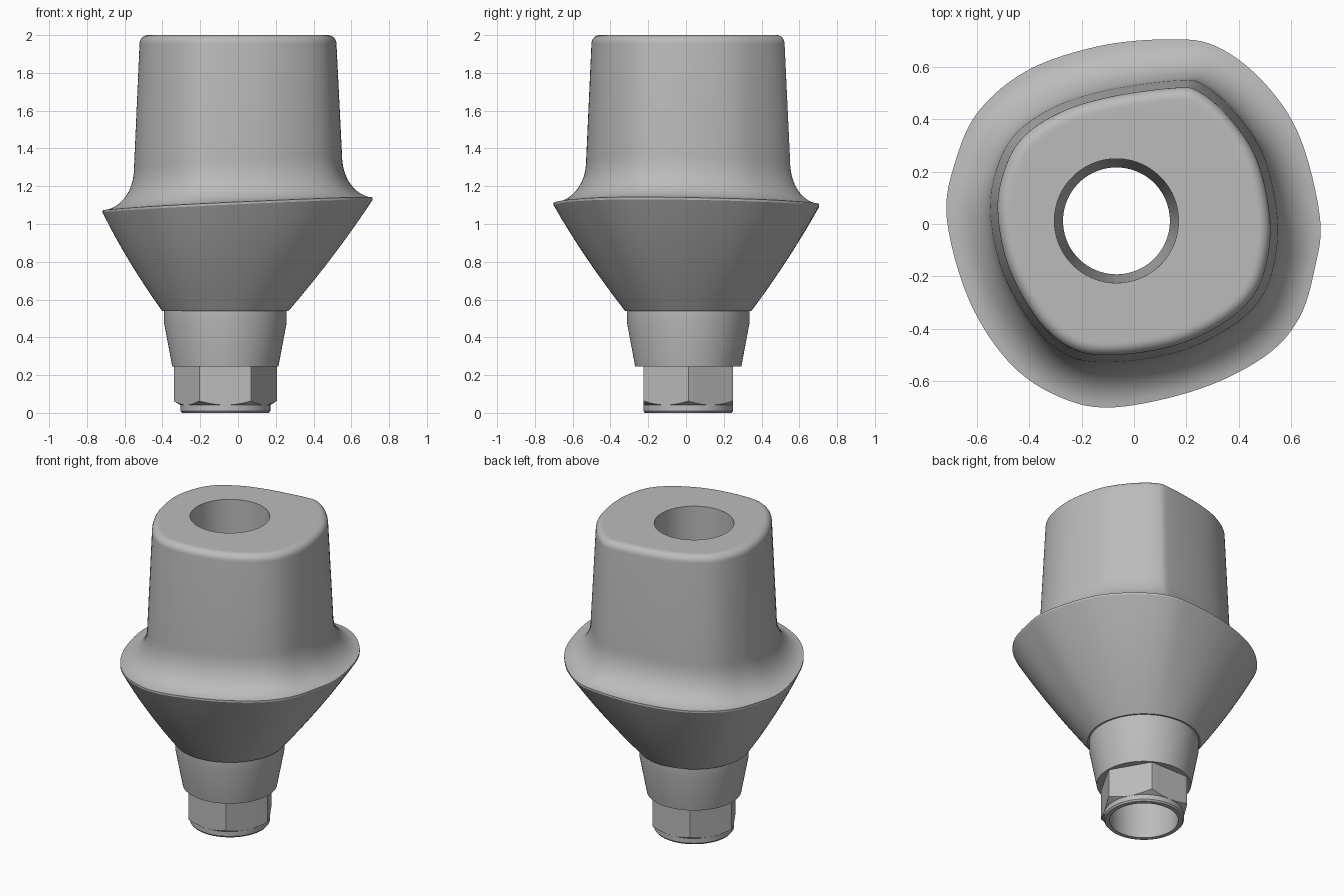
import bpy
import math
from mathutils import Vector

if "Cube" in bpy.data.objects:
    bpy.data.objects.remove(bpy.data.objects["Cube"])

metal = bpy.data.materials.new("satin_grey_metal")
metal.use_nodes = True
metal.diffuse_color = (0.5, 0.5, 0.5, 1)
metal.node_tree.nodes["Principled BSDF"].inputs["Base Color"].default_value = (0.5, 0.5, 0.5, 1)

AXIS = Vector((-0.067, 0.012, 0))
TAU = math.tau
STEPS = 6


def smooth_outline(points):
    """Closed smooth curve through a few plan points."""
    n, out = len(points), []
    for i in range(n):
        a, b, c, d = (Vector(points[(i + k) % n]) for k in (-1, 0, 1, 2))
        for s in range(STEPS):
            t = s / STEPS
            p = b + (c - a) * t / 2 + (a - b * 2.5 + c * 2 - d / 2) * t**2
            p += ((b - c) * 1.5 + (d - a) / 2) * t**3
            out.append(p.to_3d())
    return out


def loft(name, rings):
    """Skin a stack of rings that share one vertex count."""
    n = len(rings[0])
    verts = [v for ring in rings for v in ring]
    faces = []
    for r in range(len(rings) - 1):
        for i in range(n):
            j = (i + 1) % n
            faces.append((r * n + i, r * n + j, r * n + n + j, r * n + n + i))
    mesh = bpy.data.meshes.new(name)
    mesh.from_pydata(verts, [], faces)
    mesh.materials.append(metal)
    obj = bpy.data.objects.new(name, mesh)
    bpy.context.collection.objects.link(obj)
    bpy.ops.object.select_all(action="DESELECT")
    obj.select_set(True)
    bpy.context.view_layer.objects.active = obj
    bpy.ops.object.shade_smooth_by_angle(angle=math.radians(25))
    return obj


def at(p, z):
    return Vector((p.x, p.y, z))


def polar(angle, radius, z):
    return AXIS + Vector((radius * math.cos(angle), radius * math.sin(angle), z))


def circle(radius, z, n=96):
    return [polar(TAU * i / n, radius, z) for i in range(n)]


# Plan outlines, counter-clockwise from the left side
rim = smooth_outline([
    (.71, .025), (.63, .34), (.487, .55), (.31, .68), (.135, .705), (-.13, .68),
    (-.4, .59), (-.59, .435), (-.68, .245), (-.715, .025), (-.63, -.29), (-.475, -.53),
    (-.285, -.66), (-.075, -.7), (.25, -.63), (.5, -.505), (.63, -.36), (.69, -.17)])
stem = smooth_outline([
    (.52, .015), (.47, .245), (.365, .405), (.25, .505), (.155, .52), (-.095, .485),
    (-.285, .425), (-.43, .325), (-.5, .19), (-.52, .035), (-.475, -.175), (-.36, -.375),
    (-.23, -.48), (-.075, -.5), (.135, -.47), (.305, -.4), (.435, -.3), (.5, -.175)])
rim = [at(p, 1.107 + .047 * p.x - .014 * p.y) for p in rim]
angles = [math.atan2(p.y - AXIS.y, p.x - AXIS.x) for p in rim]
N = len(rim)

# Lower cone: blends from the collar circle out to the tilted rim, slightly bulged
cone = [[polar(a, .3, .54) for a in angles]]
for k in range(9):
    t = k / 8
    cone.append([polar(a, .335, .54).lerp(p - Vector((0, 0, .012)), t)
                 + polar(a, .06 * t * (1 - t), 0) - AXIS
                 for a, p in zip(angles, rim)])
loft("flared_cone", cone + [rim])

# Shoulder: concave fillet from the rim up to the stem, then the tapered stem
upper = [[p - Vector((0, 0, .012)) for p in rim], rim]
for k in range(1, 13):
    a = k / 12 * math.pi / 2
    out, rise = (1 - math.sin(a)) ** 1.15, .24 * (1 - math.cos(a)) ** .9
    upper.append([at((s * 1.055).lerp(p, out), p.z + rise)
                  for s, p in zip(stem, rim)])
upper.append([at(s, 1.955) for s in stem])

# Rounded top edge, flat top and the mouth of the channel
for k in range(1, 8):
    a = k / 7 * math.pi / 2
    inset = .045 * (1 - math.cos(a))
    upper.append([at(s - s.normalized() * inset, 1.955 + .045 * math.sin(a)) for s in stem])
upper.append([at(s - s.normalized() * .06, 2) for s in stem])
mouth = [math.atan2(s.y - AXIS.y, s.x - AXIS.x) for s in stem]
upper.append([polar(a, .237, 2) for a in mouth])
loft("stem_and_shoulder", upper)

# Tapered through channel, facing inwards
loft("screw_channel", [circle(.237, 2), circle(.204, 0)])

# Collar under the cone
loft("tapered_collar", [circle(.21, .245), circle(.281, .245),
                        circle(.325, .48), circle(.325, .545)])

# Hexagonal drive section with a turned chamfer at its lower end
hex_angles = [TAU * i / 96 for i in range(96)]
radii = [min(.273, .238 / math.cos(a % (TAU / 6) - TAU / 12)) for a in hex_angles]
loft("hex_drive", [circle(.225, .035),
                   [polar(a, .236, .04) for a in hex_angles],
                   [polar(a, r, .042 + (r - .238) * .6) for a, r in zip(hex_angles, radii)],
                   [polar(a, r, .25) for a, r in zip(hex_angles, radii)]])

# Short round ring at the foot
loft("foot_ring", [circle(.204, 0), circle(.23, 0), circle(.238, .01), circle(.238, .045)])
